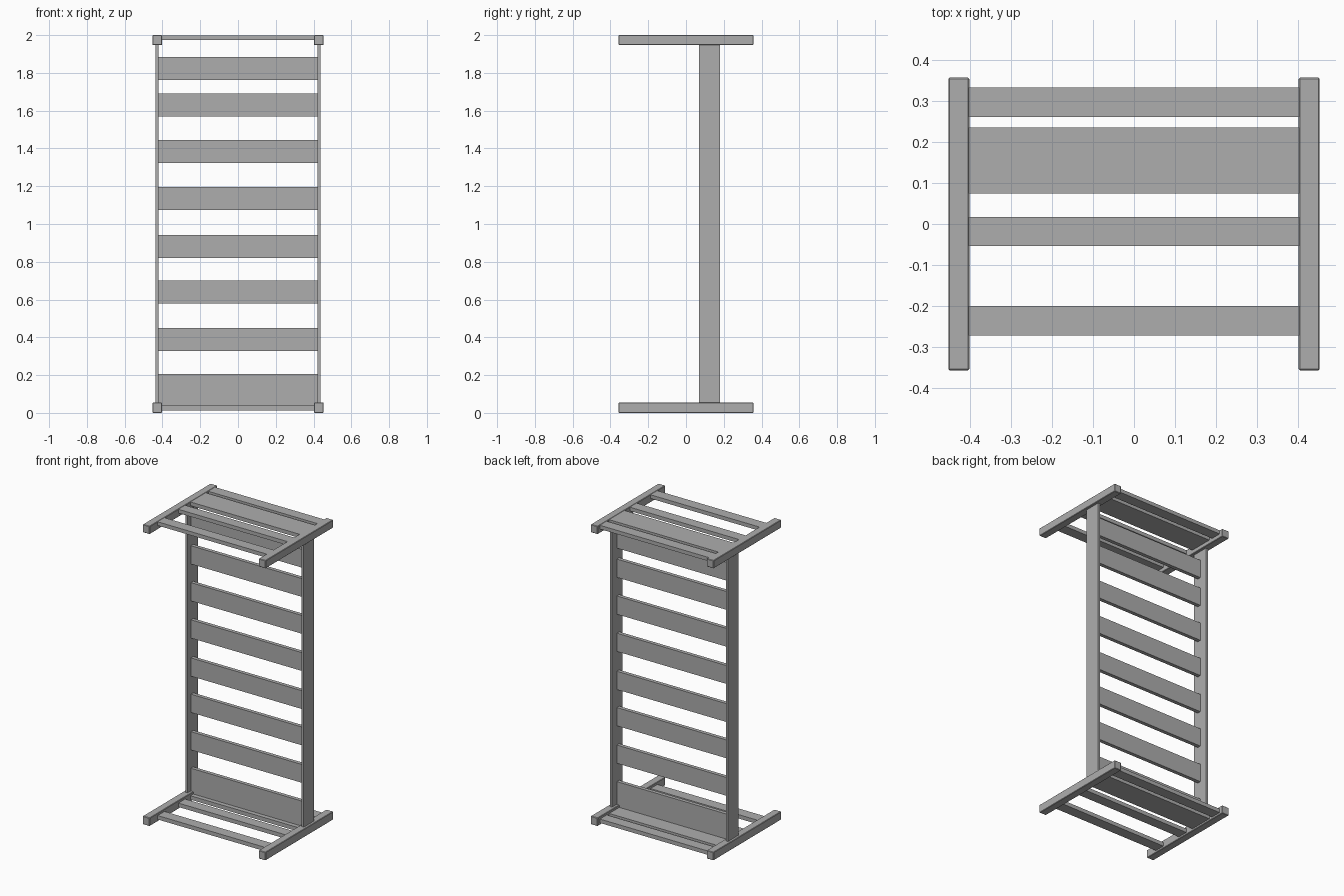
import bpy

old = bpy.data.objects.get("Cube")
if old:
    bpy.data.objects.remove(old, do_unlink=True)

grey = bpy.data.materials.new("plain grey")
grey.use_nodes = True
grey.diffuse_color = (0.42, 0.42, 0.42, 1)
grey.node_tree.nodes["Principled BSDF"].inputs["Base Color"].default_value = (0.42, 0.42, 0.42, 1)


def box(name, x, y, z, bevel=0):
    """Add a box from (min, max) pairs along each axis."""
    spans = (x, y, z)
    bpy.ops.mesh.primitive_cube_add(size=1, location=[(a + b) / 2 for a, b in spans])
    ob = bpy.context.object
    ob.name = name
    ob.scale = [b - a for a, b in spans]
    bpy.ops.object.transform_apply(location=False, rotation=False, scale=True)
    ob.data.materials.append(grey)
    if bevel:
        mod = ob.modifiers.new("edge", "BEVEL")
        mod.width = bevel
        mod.segments = 1
    return ob


# Square side beams and flat posts, mirrored left and right
for side, s in (("left", 1), ("right", -1)):
    beam_x = sorted((s * 0.402, s * 0.453))
    post_x = sorted((s * 0.42, s * 0.436))
    box(side + "_foot_beam", beam_x, (-0.357, 0.357), (0, 0.055), 0.003)
    box(side + "_top_beam", beam_x, (-0.357, 0.357), (1.947, 2), 0.003)
    box(side + "_post", post_x, (0.07, 0.18), (0.055, 1.947))

# Shelf boards running between the beams, front to back
shelf_boards = [(-0.272, -0.2), (-0.054, 0.017), (0.074, 0.187),
                (0.187, 0.235), (0.261, 0.333)]
for level, z in (("lower", (0.013, 0.039)), ("upper", (1.973, 1.998))):
    for i, y in enumerate(shelf_boards):
        box(f"{level}_shelf_board_{i + 1}", (-0.403, 0.403), y, z)

# Upright back slats between the posts
for i, top in enumerate((0.45, 0.7, 0.942, 1.196, 1.444, 1.69, 1.885)):
    box(f"back_slat_{i + 1}", (-0.42, 0.42), (0.104, 0.129), (top - 0.122, top))

# Taller bottom slat resting on the lower shelf
box("bottom_back_slat", (-0.42, 0.42), (0.104, 0.129), (0.039, 0.206))
